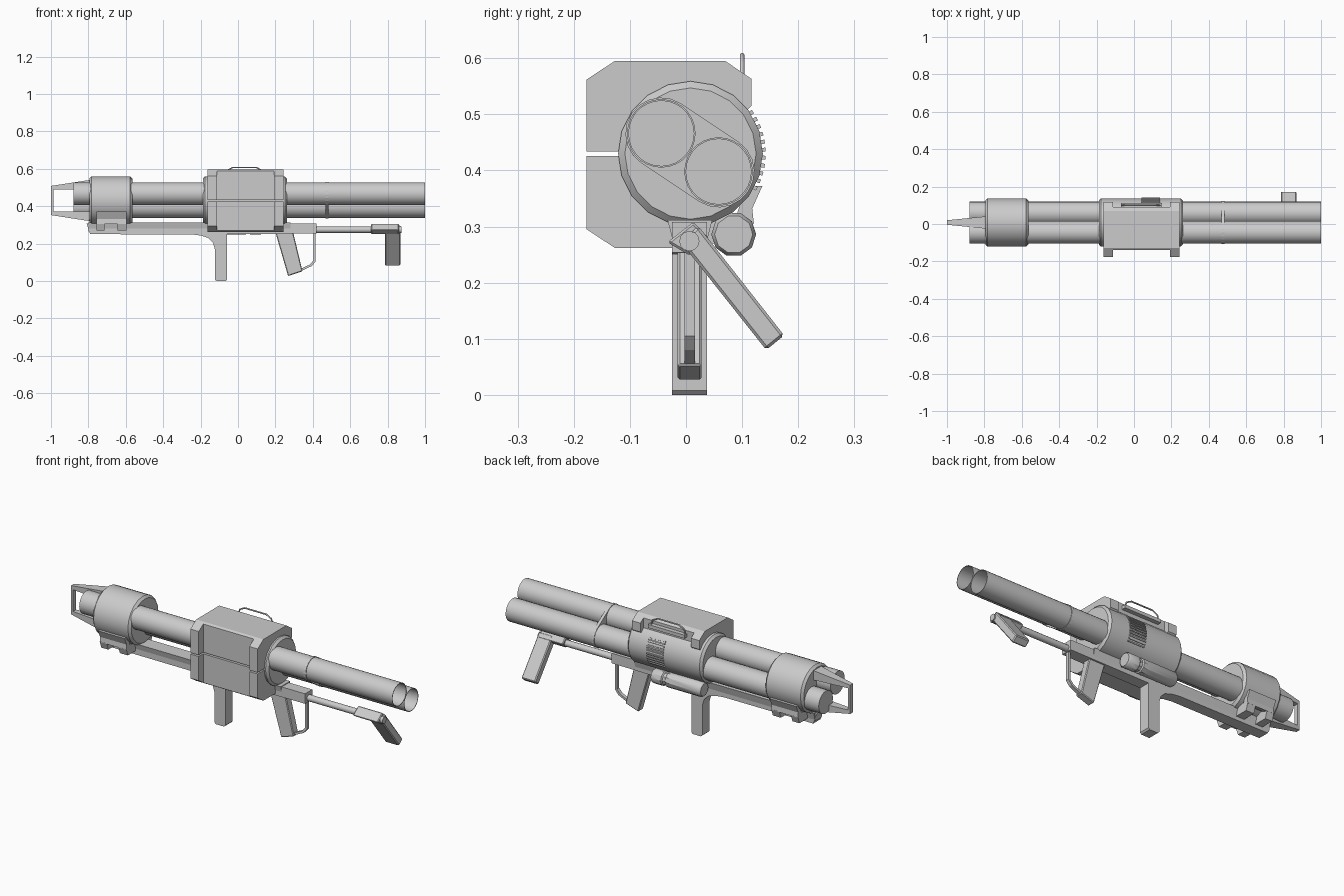
import bpy, bmesh, math
from mathutils import Vector

if "Cube" in bpy.data.objects:
    bpy.data.objects.remove(bpy.data.objects["Cube"])

grey = bpy.data.materials.new("plain grey")
grey.use_nodes = True
COLOR = (0.6, 0.6, 0.6, 1)
grey.diffuse_color = COLOR
for node in grey.node_tree.nodes:
    if node.type == 'BSDF_PRINCIPLED':
        node.inputs["Base Color"].default_value = COLOR

MID_Y, MID_Z = 0.008, 0.43


def finish(name, bm, smooth=False, bevel=0):
    bmesh.ops.recalc_face_normals(bm, faces=bm.faces)
    mesh = bpy.data.meshes.new(name)
    bm.to_mesh(mesh)
    bm.free()
    mesh.materials.append(grey)
    obj = bpy.data.objects.new(name, mesh)
    bpy.context.collection.objects.link(obj)
    if bevel:
        mod = obj.modifiers.new("edge", 'BEVEL')
        mod.width = bevel
        mod.segments = 1
    if smooth:
        bpy.ops.object.select_all(action='DESELECT')
        bpy.context.view_layer.objects.active = obj
        obj.select_set(True)
        bpy.ops.object.shade_smooth_by_angle(angle=math.radians(35))
    return obj


def prism(name, pts, axis, lo, hi, bevel=0):
    """Extrude an outline along x (outline in y, z) or along y (outline in x, z)."""
    bm = bmesh.new()
    def place(p, d):
        return (d, p[0], p[1]) if axis == 'x' else (p[0], d, p[1])
    ends = [[bm.verts.new(place(p, d)) for p in pts] for d in (lo, hi)]
    for end in ends:
        bm.faces.new(end)
    n = len(pts)
    for i in range(n):
        j = (i + 1) % n
        bm.faces.new((ends[0][i], ends[0][j], ends[1][j], ends[1][i]))
    return finish(name, bm, bevel=bevel)


def lathe(name, y, z, profile, sides, open_end=False):
    """Revolve (x, radius) pairs about a line along x."""
    bm = bmesh.new()
    rings = []
    for x, r in profile:
        angles = [math.tau * i / sides for i in range(sides)]
        rings.append([bm.verts.new((x, y + r * math.cos(a), z + r * math.sin(a))) for a in angles])
    for a, b in zip(rings, rings[1:]):
        for i in range(sides):
            j = (i + 1) % sides
            bm.faces.new((a[i], a[j], b[j], b[i]))
    bm.faces.new(rings[0])
    if not open_end:
        bm.faces.new(rings[-1])
    return finish(name, bm, smooth=True)


def rod(name, pts, radius):
    curve = bpy.data.curves.new(name, 'CURVE')
    curve.dimensions = '3D'
    curve.bevel_depth = radius
    curve.bevel_resolution = 1
    curve.use_fill_caps = True
    spline = curve.splines.new('POLY')
    spline.points.add(len(pts) - 1)
    for point, co in zip(spline.points, pts):
        point.co = (*co, 1)
    curve.materials.append(grey)
    obj = bpy.data.objects.new(name, curve)
    bpy.context.collection.objects.link(obj)


def rect(a0, b0, a1, b1):
    return [(a0, b0), (a1, b0), (a1, b1), (a0, b1)]


# Twin barrels, open at the muzzle, with a thin inner wall
BARRELS = [(-0.044, 0.466), (0.058, 0.398)]
for label, (y, z) in zip(("upper", "lower"), BARRELS):
    lathe(label + "_barrel", y, z,
          [(-0.88, 0.061), (1, 0.061), (1, 0.058), (-0.5, 0.058)], 28)

# Band clamped around both barrels
lean = math.atan2(BARRELS[1][1] - BARRELS[0][1], BARRELS[1][0] - BARRELS[0][0])
outline = []
for (y, z), start in ((BARRELS[1], lean - math.pi / 2), (BARRELS[0], lean + math.pi / 2)):
    for i in range(11):
        a = start + math.pi * i / 10
        outline.append((y + 0.064 * math.cos(a), z + 0.064 * math.sin(a)))
prism("barrel_band", outline, 'x', 0.467, 0.483)

# Round housings
def housing(name, x0, x1):
    lathe(name, MID_Y, MID_Z, [(x0, 0.117), (x0 + 0.012, 0.129),
                               (x1 - 0.012, 0.129), (x1, 0.117)], 20)


housing("rear_shroud", -0.795, -0.565)
housing("center_drum", -0.188, 0.262)

# Center casing: end frames and recessed middle, each split by a seam
def casing(name, x0, x1, front, back):
    cut = (front + 0.177) * 0.66
    prism(name + "_upper", [(front, 0.434), (front, 0.562 + cut), (-0.127, 0.595),
                            (0.07, 0.595), (back, 0.595 - (back - 0.07) * 0.68),
                            (back, 0.515), (back - 0.008, 0.508), (0.06, 0.508),
                            (0.06, 0.434)], 'x', x0, x1)
    prism(name + "_lower", [(front, 0.426), (front, 0.295 - cut), (-0.127, 0.262),
                            (0, 0.262), (0, 0.426)], 'x', x0, x1)


casing("left_frame", 0.192, 0.242, -0.177, 0.117)
casing("right_frame", -0.162, -0.112, -0.177, 0.117)
casing("middle_casing", -0.112, 0.192, -0.138, 0.09)

# Carry handle on the rear edge of the casing
prism("handle_base", rect(0.085, 0.548, 0.113, 0.566), 'x', -0.07, 0.15)
rod("carry_handle", [(-0.065, 0.1, 0.56), (-0.06, 0.1, 0.59), (-0.03, 0.1, 0.606),
                     (0.1, 0.1, 0.606), (0.13, 0.1, 0.59), (0.14, 0.1, 0.56)], 0.004)

# Grip ribs around the back of the drum
bm = bmesh.new()
for i in range(11):
    a = math.radians(-28 + 6.2 * i)
    out = Vector((0, math.cos(a), math.sin(a)))
    side = Vector((0, -math.sin(a), math.cos(a)))
    made = bmesh.ops.create_cube(bm, size=1)
    for v in made["verts"]:
        c = v.co.copy()
        v.co = (Vector((0.09 + c.x * 0.1, MID_Y, MID_Z))
                + out * (0.127 + c.y * 0.014) + side * c.z * 0.007)
finish("drum_ribs", bm)

# Side tube under the drum
lathe("side_tube", 0.085, 0.286, [(-0.17, 0.034), (-0.16, 0.04), (0.04, 0.04),
                                  (0.045, 0.034), (0.06, 0.034), (0.065, 0.04),
                                  (0.12, 0.04), (0.13, 0.034)], 10)

# Lower rail with the fore grip in one outline
prism("rail_and_fore_grip",
      [(-0.81, 0.308), (0.42, 0.308), (0.42, 0.254), (-0.058, 0.25), (-0.058, 0.008),
       (-0.066, 0), (-0.115, 0), (-0.124, 0.008), (-0.124, 0.17), (-0.134, 0.205),
       (-0.16, 0.23), (-0.2, 0.243), (-0.25, 0.249), (-0.79, 0.25)],
      'y', -0.025, 0.037)
prism("rail_cradle", [(-0.033, 0.312), (0.047, 0.312), (0.035, 0.265), (-0.021, 0.265)],
      'x', -0.8, 0.28)

# Pistol grip and guard
prism("pistol_grip", [(0.2, 0.26), (0.295, 0.26), (0.345, 0.052), (0.268, 0.026)],
      'y', -0.015, 0.028, 0.004)
prism("grip_guard", [(0.403, 0.26), (0.415, 0.26), (0.415, 0.105), (0.395, 0.08),
                     (0.335, 0.052), (0.332, 0.064), (0.385, 0.088), (0.403, 0.11)],
      'y', -0.003, 0.016)

# Shoulder rest on a rod
lathe("stock_rod", MID_Y, 0.274, [(0.41, 0.017), (0.73, 0.017)], 12)
prism("stock_block", [(-0.033, 0.272), (0.013, 0.308), (0.042, 0.278), (0.007, 0.248)],
      'x', 0.712, 0.86, 0.004)
prism("shoulder_rest", [(-0.01, 0.273), (0.022, 0.301), (0.175, 0.106), (0.143, 0.08)],
      'x', 0.785, 0.868, 0.005)
lathe("stock_knob", 0.006, 0.274, [(0.85, 0.018), (0.875, 0.018)], 12)

# Saddle mount under the rear shroud
for name, s in (("left", 1), ("right", -1)):
    def flip(pts):
        return [(MID_Y + s * y, z) for y, z in pts]
    prism(name + "_saddle_flap", flip([(0.1, 0.372), (0.128, 0.372), (0.11, 0.332),
                                       (0.113, 0.305), (0.08, 0.315)]), 'x', -0.757, -0.597)
    for part, x0, x1 in (("front", -0.757, -0.715), ("back", -0.645, -0.597)):
        prism(f"{name}_saddle_foot_{part}",
              flip([(0.113, 0.308), (0.1, 0.27), (0.02, 0.27), (0.02, 0.315), (0.08, 0.32)]),
              'x', x0, x1)

# Tapered end bracket: two prongs and a cross post
for name, s in (("upper", 1), ("lower", -1)):
    pts = [(x, MID_Z + s * z) for x, z in
           ((-0.78, 0.112), (-1, 0.078), (-1, 0.059), (-0.78, 0.059))]
    prong = prism(name + "_prong", pts, 'y', -1, 1)
    for v in prong.data.vertices:
        half = 0.012 if v.co.x < -0.9 else 0.034
        v.co.y = MID_Y + half * v.co.y
prism("bracket_post", rect(-1, 0.355, -0.987, 0.505), 'y', MID_Y - 0.012, MID_Y + 0.012)
